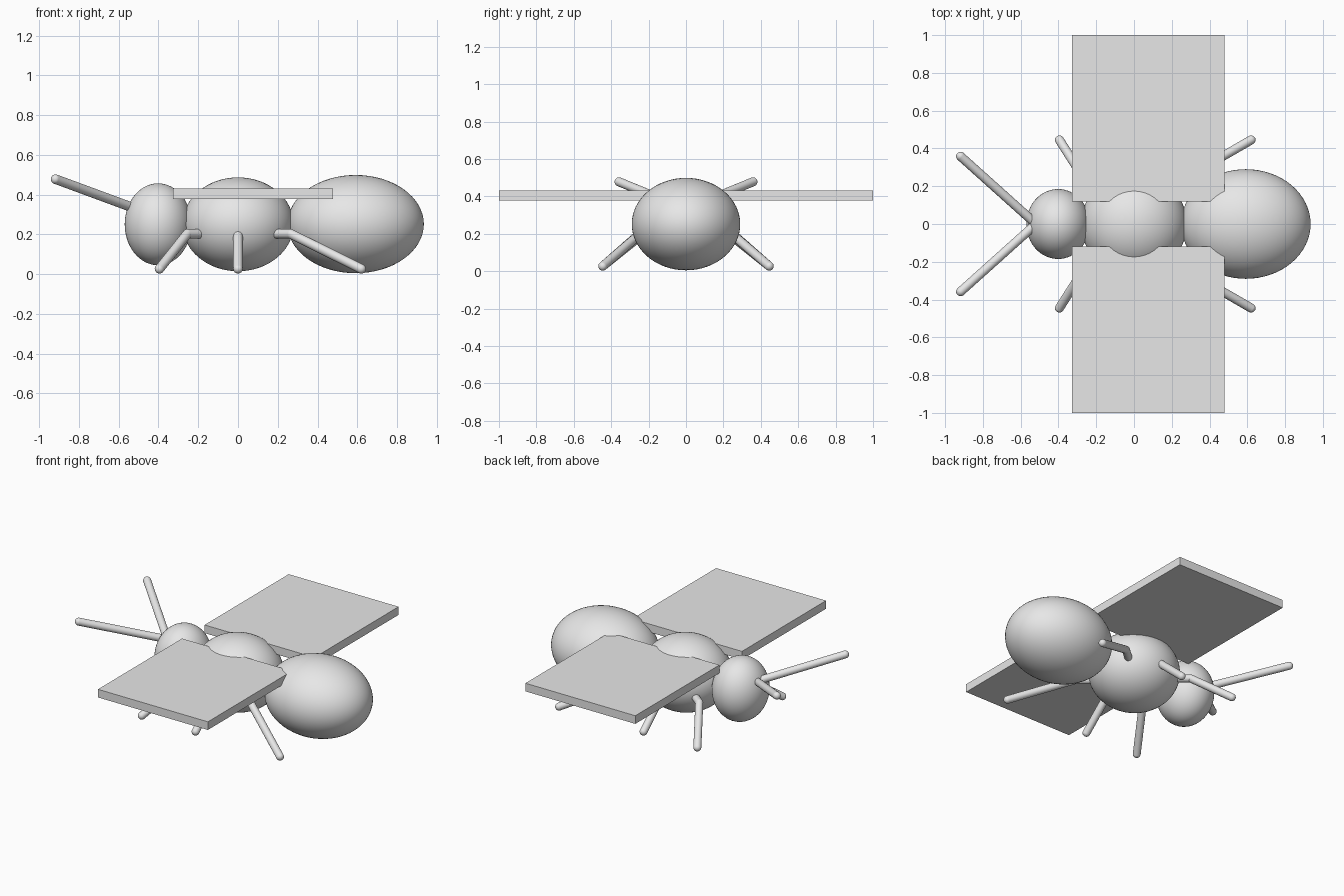
import bpy
import bmesh
from mathutils import Vector, Matrix

cube = bpy.data.objects.get("Cube")
if cube:
    bpy.data.objects.remove(cube, do_unlink=True)

grey = bpy.data.materials.new("plain grey")
grey.use_nodes = True
grey.diffuse_color = (0.8, 0.8, 0.8, 1)
grey.node_tree.nodes["Principled BSDF"].inputs["Base Color"].default_value = grey.diffuse_color


def finish(name, bm, smooth=True):
    """Turn a bmesh into a grey object."""
    mesh = bpy.data.meshes.new(name)
    for face in bm.faces:
        face.smooth = smooth
    bm.to_mesh(mesh)
    bm.free()
    mesh.materials.append(grey)
    obj = bpy.data.objects.new(name, mesh)
    bpy.context.collection.objects.link(obj)
    return obj


def ellipsoid(name, centre, radii):
    """Body segment with its poles along the length of the body."""
    bm = bmesh.new()
    place = (Matrix.Translation(centre) @ Matrix.Diagonal((*radii, 1))
             @ Matrix.Rotation(1.5708, 4, 'Y'))
    bmesh.ops.create_uvsphere(bm, u_segments=64, v_segments=32, radius=1, matrix=place)
    return finish(name, bm)


def rod(name, points, radius=0.024):
    """Round-ended rod through the points, with a ball at each joint."""
    bm = bmesh.new()
    points = [Vector(p) for p in points]
    for p in points:
        bmesh.ops.create_uvsphere(bm, u_segments=20, v_segments=12, radius=radius,
                                  matrix=Matrix.Translation(p))
    for a, b in zip(points, points[1:]):
        turn = (b - a).to_track_quat('Z', 'Y').to_matrix().to_4x4()
        bmesh.ops.create_cone(bm, cap_ends=False, segments=20, radius1=radius,
                              radius2=radius, depth=(b - a).length,
                              matrix=Matrix.Translation((a + b) / 2) @ turn)
    return finish(name, bm)


def box(name, low, high):
    """Flat-faced box between two corners."""
    bm = bmesh.new()
    low, high = Vector(low), Vector(high)
    place = Matrix.Translation((low + high) / 2) @ Matrix.Diagonal((*(high - low), 1))
    bmesh.ops.create_cube(bm, size=1, matrix=place)
    return finish(name, bm, smooth=False)


# Three body segments in a row
ellipsoid("head", (-0.402, 0, 0.251), (0.168, 0.185, 0.206))
ellipsoid("thorax", (0, 0, 0.251), (0.28, 0.272, 0.236))
ellipsoid("abdomen", (0.592, 0, 0.252), (0.343, 0.29, 0.247))

# Leg paths: hip inside the thorax, knee, foot
legs = {
    "front_leg": [(-0.15, 0.14, 0.203), (-0.255, 0.225, 0.203), (-0.395, 0.445, 0.027)],
    "middle_leg": [(0, 0.15, 0.203), (0, 0.245, 0.203), (0, 0.445, 0.027)],
    "hind_leg": [(0.15, 0.14, 0.203), (0.265, 0.24, 0.203), (0.62, 0.445, 0.027)],
}
antenna = [(-0.53, 0.01, 0.335), (-0.918, 0.358, 0.478)]

# The front faces -y, so the two sides mirror across y
for side, sign in (("far", 1), ("near", -1)):
    for name, path in legs.items():
        rod(f"{side}_{name}", [(x, sign * y, z) for x, y, z in path])
    rod(f"{side}_antenna", [(x, sign * y, z) for x, y, z in antenna])
    inner, outer = sorted((sign * 0.118, sign * 1.0))
    box(f"{side}_wing", (-0.328, inner, 0.378), (0.479, outer, 0.432))
